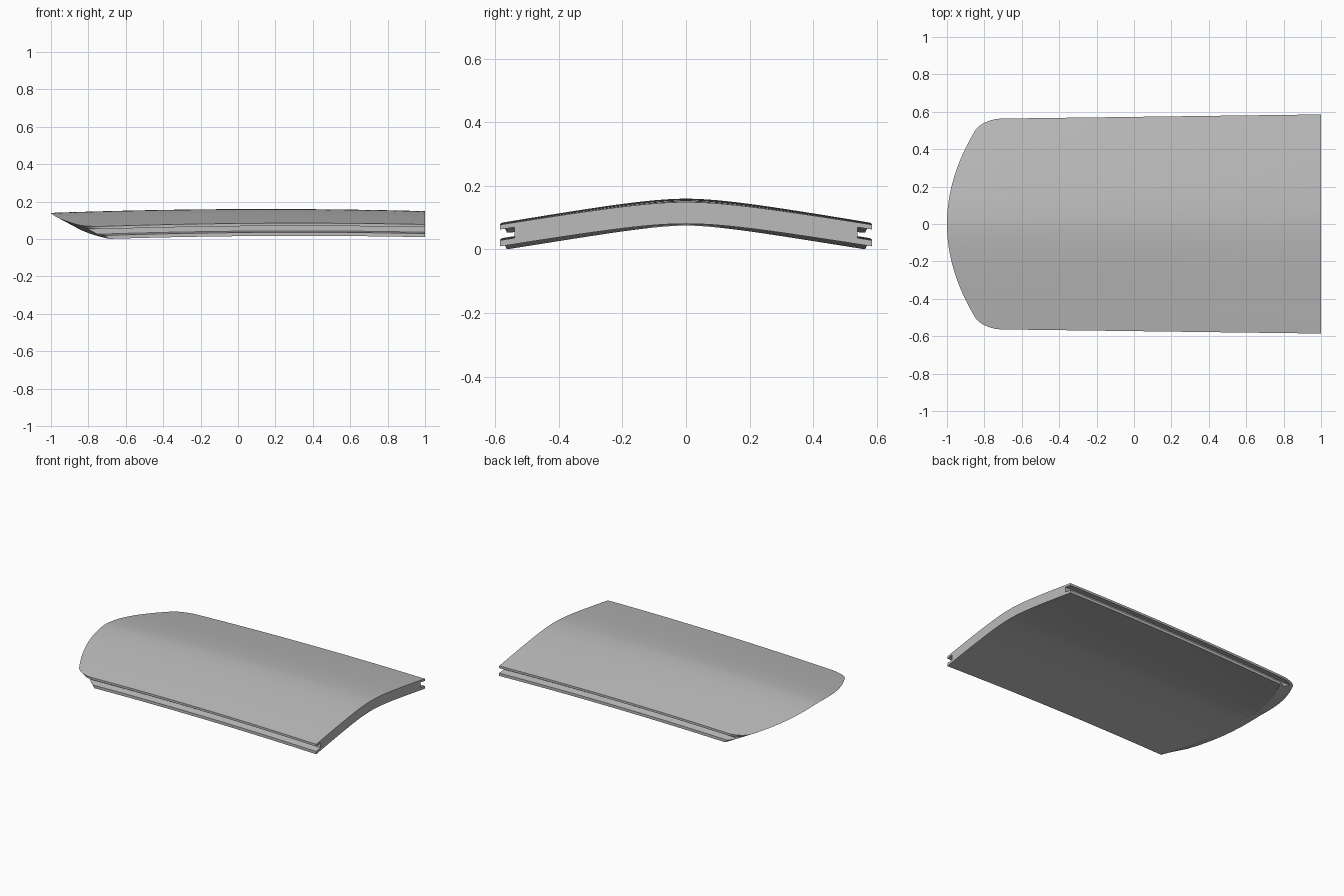
import bpy, bmesh
from math import sqrt, sin, pi, radians

cube = bpy.data.objects.get("Cube")
if cube:
    bpy.data.objects.remove(cube, do_unlink=True)

THICK, GROOVE, ROUND = 0.068, 0.92, 0.89
STATIONS = 20

# Column positions across the width: even over the body, denser at the rounded corners
half = [i / 16 * ROUND for i in range(17)]
half += [0.905, GROOVE]
half += [GROOVE + (1 - GROOVE) * sin(i / 8 * pi / 2) for i in range(1, 9)]
columns = [-v for v in reversed(half[1:])] + half
# Depth rows: top skin, lip undersides, bottom skin
rows = [0, 0.22, 0.72, 1]


def nose_x(v, t):
    """Bowed, undercut leading edge with rounded upper corners."""
    y = abs(v) * 0.563
    r = max(0, (abs(v) - ROUND) / (1 - ROUND))
    corner = 1 - sqrt(max(0, 1 - r * r))
    return -1 + 0.6 * y * y + 0.1 * corner * (1 - t) + 0.12 * t


def point(v, t, s):
    """Position on the slab for width v, depth t and length s."""
    start = nose_x(v, t)
    x = start + (1 - start) * s
    y = v * (0.563 + (x + 0.75) * 0.013)
    crown = 0.16 - (sqrt((0.165 * y) ** 2 + 0.0009) - 0.03)
    bow = 0.0155 * (x - 0.15) ** 2
    droop = 0.013 * abs(v) * (1 - x) / 1.7
    return x, y, crown - bow - droop - THICK * t


def solid(i, j):
    """True where the section is filled; the side grooves stay open."""
    if not (0 <= i < len(columns) - 1 and 0 <= j < len(rows) - 1):
        return False
    middle = abs(columns[i] + columns[i + 1]) / 2
    return j != 1 or middle < GROOVE


bm = bmesh.new()
cache = {}


def vert(i, j, k):
    if (i, j, k) not in cache:
        cache[i, j, k] = bm.verts.new(point(columns[i], rows[j], k / STATIONS))
    return cache[i, j, k]


def strip(a, b):
    """Skin running lengthwise between two section points."""
    for k in range(STATIONS):
        bm.faces.new((vert(*a, k), vert(*b, k), vert(*b, k + 1), vert(*a, k + 1)))


for i in range(len(columns) - 1):
    for j in range(len(rows) - 1):
        if not solid(i, j):
            continue
        corners = [(i, j), (i + 1, j), (i + 1, j + 1), (i, j + 1)]
        # End faces
        for k in (0, STATIONS):
            bm.faces.new([vert(*c, k) for c in corners])
        # Outer skins wherever the neighbouring cell is empty
        neighbours = [(i, j - 1), (i + 1, j), (i, j + 1), (i - 1, j)]
        for n, cell in enumerate(neighbours):
            if not solid(*cell):
                strip(corners[n], corners[(n + 1) % 4])

bmesh.ops.recalc_face_normals(bm, faces=bm.faces[:])
mesh = bpy.data.meshes.new("curved_panel")
bm.to_mesh(mesh)
bm.free()

# Single grey finish
grey = bpy.data.materials.new("light_grey")
grey.use_nodes = True
colour = (0.5, 0.5, 0.5, 1)
grey.diffuse_color = colour
grey.node_tree.nodes["Principled BSDF"].inputs["Base Color"].default_value = colour
mesh.materials.append(grey)

panel = bpy.data.objects.new("curved_panel", mesh)
bpy.context.collection.objects.link(panel)
bpy.ops.object.select_all(action="DESELECT")
panel.select_set(True)
bpy.context.view_layer.objects.active = panel
bpy.ops.object.shade_smooth_by_angle(angle=radians(30))
